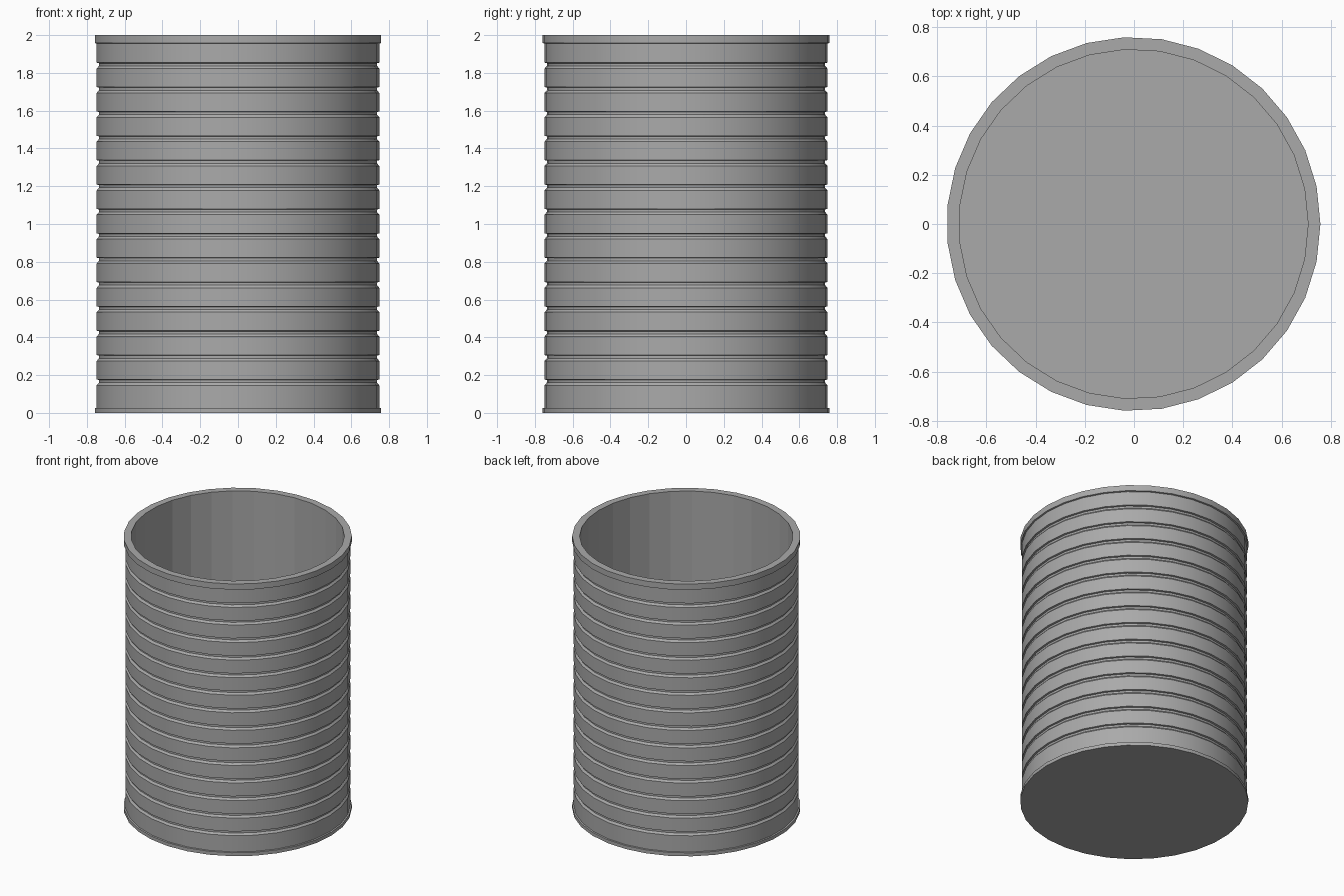
import bpy, bmesh, math

if "Cube" in bpy.data.objects:
    bpy.data.objects.remove(bpy.data.objects["Cube"])

SIDES = 31
HEIGHT = 2.0
R_RIM, R_BODY, R_GROOVE, R_INNER = 0.76, 0.75, 0.738, 0.71
FLOOR = 0.05
GROOVES = 14
FIRST, PITCH = 0.164, 0.129
SHIFT_X = -0.002  # centres the odd-sided outline

# Outer profile from bottom to top: foot rim, ribbed wall, top rim
profile = [(R_RIM, 0), (R_RIM, 0.025), (R_BODY, 0.027)]
for i in range(GROOVES):
    z = FIRST + i * PITCH
    profile += [(R_BODY, z - 0.018), (R_GROOVE, z - 0.004),
                (R_GROOVE, z + 0.010), (R_BODY, z + 0.013)]
profile += [(R_BODY, 1.955), (R_RIM, 1.958), (R_RIM, HEIGHT)]
# Inner wall
profile += [(R_INNER, HEIGHT), (R_INNER, FLOOR)]

# Lathe the profile
bm = bmesh.new()
rings = []
for r, z in profile:
    rings.append([bm.verts.new((r * math.cos(2 * math.pi * k / SIDES) + SHIFT_X,
                                r * math.sin(2 * math.pi * k / SIDES), z))
                  for k in range(SIDES)])
for low, high in zip(rings, rings[1:]):
    for k in range(SIDES):
        n = (k + 1) % SIDES
        bm.faces.new((low[k], low[n], high[n], high[k]))

# Underside and inside floor
bm.faces.new(rings[0][::-1])
bm.faces.new(rings[-1])
bmesh.ops.recalc_face_normals(bm, faces=bm.faces)

mesh = bpy.data.meshes.new("ribbed_bin")
bm.to_mesh(mesh)
bm.free()
bin_obj = bpy.data.objects.new("ribbed_bin", mesh)
bpy.context.collection.objects.link(bin_obj)
bpy.context.view_layer.objects.active = bin_obj
bin_obj.select_set(True)
bpy.ops.object.shade_smooth_by_angle(angle=math.radians(30))

# Dark grey finish
grey = bpy.data.materials.new("dark_grey")
grey.diffuse_color = (0.4, 0.4, 0.4, 1)
grey.use_nodes = True
grey.node_tree.nodes["Principled BSDF"].inputs["Base Color"].default_value = grey.diffuse_color
mesh.materials.append(grey)

# Inner wall keeps flat facets
for p in mesh.polygons:
    if all(math.hypot(mesh.vertices[v].co.x - SHIFT_X, mesh.vertices[v].co.y) < R_INNER + 0.005
           for v in p.vertices):
        p.use_smooth = False
